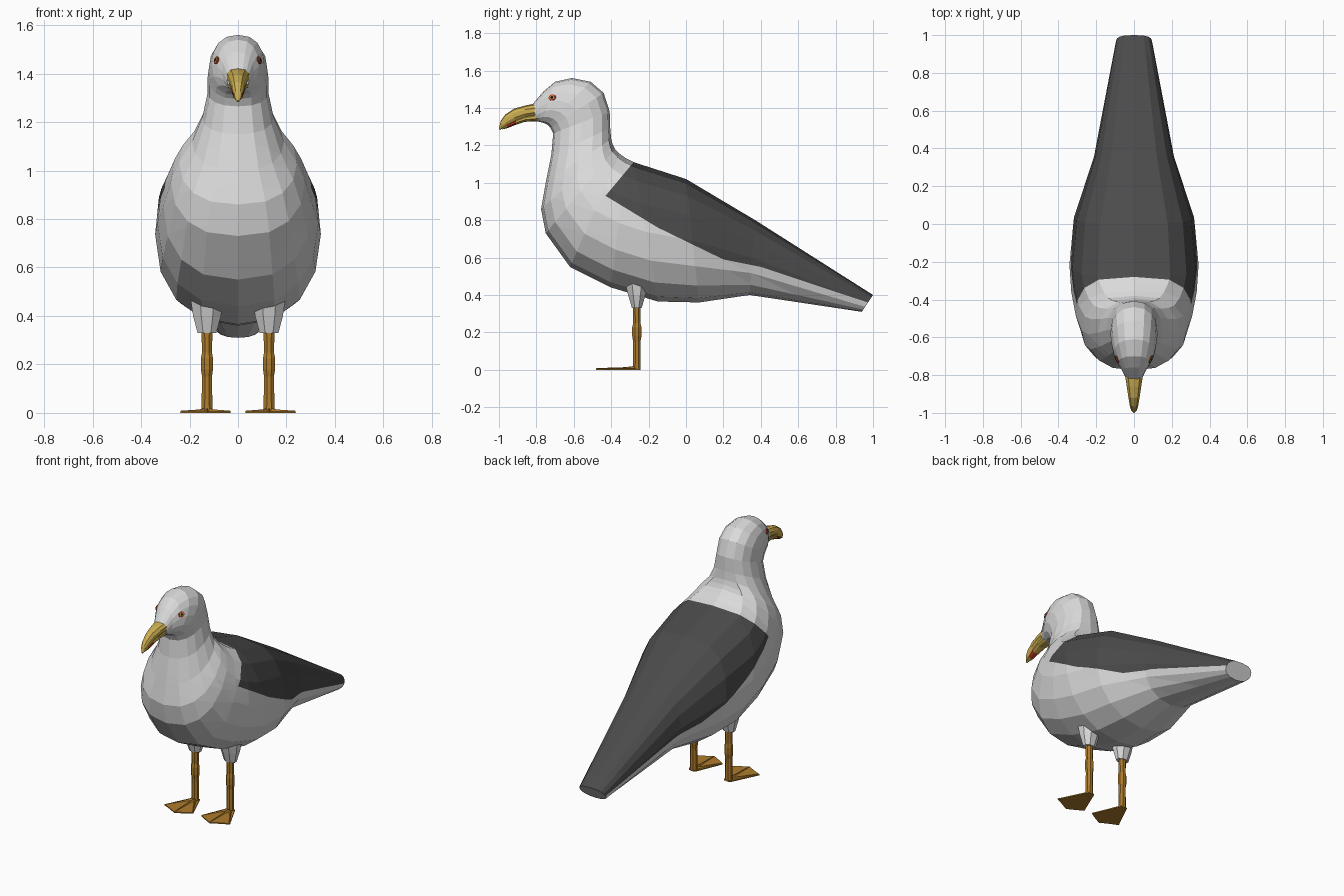
import bpy, bmesh, math
from mathutils import Vector
from mathutils.bvhtree import BVHTree

if "Cube" in bpy.data.objects:
    bpy.data.objects.remove(bpy.data.objects["Cube"])


def material(name, r, g, b):
    m = bpy.data.materials.new(name)
    m.diffuse_color = (r, g, b, 1)
    m.use_nodes = True
    m.node_tree.nodes["Principled BSDF"].inputs["Base Color"].default_value = m.diffuse_color
    return m


PLUMAGE = material("pale_plumage", .70, .70, .70)
WING = material("dark_wing", .07, .07, .07)
YELLOW = material("beak_yellow", .60, .42, .08)
ORANGE = material("leg_orange", .42, .20, .025)
RED = material("red", .50, .04, .015)
BLACK = material("pupil_black", .01, .01, .01)


def finish(bm, name, *mats):
    bmesh.ops.recalc_face_normals(bm, faces=bm.faces)
    me = bpy.data.meshes.new(name)
    bm.to_mesh(me)
    bm.free()
    for m in mats:
        me.materials.append(m)
    ob = bpy.data.objects.new(name, me)
    bpy.context.collection.objects.link(ob)
    return ob


def loft(rings):
    """Skin closed rings of points and cap both ends."""
    bm = bmesh.new()
    vs = [[bm.verts.new(p) for p in r] for r in rings]
    n = len(vs[0])
    for a, b in zip(vs, vs[1:]):
        for i in range(n):
            j = (i + 1) % n
            bm.faces.new((a[i], a[j], b[j], b[i]))
    bm.faces.new(vs[0])
    bm.faces.new(vs[-1])
    bmesh.ops.recalc_face_normals(bm, faces=bm.faces)
    return bm


def section(ty, tz, by, bz, w, pu=.85, pl=.85, n=16):
    """Rounded ring from a top point to a bottom point, half width w."""
    top, bot = Vector((0, ty, tz)), Vector((0, by, bz))
    mid, axis = (top + bot) / 2, (top - bot) / 2
    pts = []
    for i in range(n):
        a = 2 * math.pi * i / n
        c, s = math.cos(a), math.sin(a)
        p = pl if c < -1e-6 else pu
        x = 0 if abs(s) < 1e-6 else math.copysign(abs(s) ** p, s) * w
        v = 0 if abs(c) < 1e-6 else math.copysign(abs(c) ** .92, c)
        pts.append(mid + axis * v + Vector((x, 0, 0)))
    return pts


# Body, neck and head: one skin from tail to beak base
BODY = [
    (1.00, .40, .94, .31, .095, .65, .85),
    (.37, .80, .34, .40, .212, .60, .90),
    (0.0, 1.02, .07, .36, .318, .60, .88),
    (-.28, 1.11, -.15, .365, .342, .60, .85),
    (-.32, 1.13, -.40, .44, .332, .65, .82),
    (-.355, 1.155, -.62, .55, .308, .70, .80),
    (-.38, 1.18, -.75, .73, .277, .75, .80),
    (-.392, 1.205, -.775, .86, .243, .80, .80),
    (-.40, 1.235, -.75, 1.0, .190),
    (-.405, 1.29, -.72, 1.15, .147),
    (-.408, 1.38, -.71, 1.265, .125),
    (-.44, 1.48, -.725, 1.295, .125),
    (-.51, 1.54, -.74, 1.31, .120),
    (-.61, 1.56, -.755, 1.318, .108),
    (-.70, 1.54, -.77, 1.322, .086),
    (-.76, 1.49, -.785, 1.326, .065),
    (-.82, 1.42, -.80, 1.33, .046),
]
bm = loft([section(*r) for r in BODY])

# Cut the wing outline into the body, then colour the faces inside it
EDGE = [(-.43, .93), (-.15, .76), (.20, .59), (.40, .55), (1.0, .35)]
FRONT = [(-.28, 1.11), (-.43, .93)]
for line in (FRONT, EDGE):
    for (y0, z0), (y1, z1) in zip(line, line[1:]):
        faces = [f for f in bm.faces if f.calc_center_median().z < 1.17]
        geom = faces + list({e for f in faces for e in f.edges}) \
            + list({v for f in faces for v in f.verts})
        bmesh.ops.bisect_plane(bm, geom=geom, dist=1e-5, plane_co=(0, y0, z0),
                               plane_no=(0, z1 - z0, y0 - y1))


def edge_height(y):
    for (y0, z0), (y1, z1) in zip(EDGE, EDGE[1:]):
        if y <= y1:
            break
    return z0 + (z1 - z0) * (y - y0) / (y1 - y0)


bm.normal_update()
for f in bm.faces:
    c = f.calc_center_median()
    behind = (c.y + .28) * .18 - (c.z - 1.11) * .15 > 0
    tail_cap = f.normal.y > .6 and f.normal.z < -.3
    if behind and c.z > edge_height(c.y) and not tail_cap:
        f.material_index = 1
bm.normal_update()
surface = BVHTree.FromBMesh(bm)
finish(bm, "body", PLUMAGE, WING)

# Beak: hooked upper half and a lower half with a red patch near the tip
UPPER = [(-.80, 1.425, -.79, 1.355, .050), (-.86, 1.413, -.86, 1.345, .040),
         (-.92, 1.396, -.915, 1.325, .031), (-.965, 1.366, -.96, 1.303, .023),
         (-.99, 1.332, -.985, 1.288, .015), (-1.0, 1.290, -.995, 1.282, .005)]
finish(loft([section(*r, n=10) for r in UPPER]), "upper_beak", YELLOW)
LOWER = [(-.79, 1.375, -.79, 1.328, .042), (-.86, 1.360, -.86, 1.326, .033),
         (-.91, 1.340, -.91, 1.310, .026), (-.96, 1.312, -.955, 1.292, .018),
         (-.98, 1.295, -.98, 1.286, .008)]
bm = loft([section(*r, n=10) for r in LOWER])
for f in bm.faces:
    if -.96 < f.calc_center_median().y < -.90:
        f.material_index = 1
finish(bm, "lower_beak", YELLOW, RED)


def eye_plate(name, side, ry, rz, lift, mat):
    hit, nor, _, _ = surface.ray_cast(Vector((side, -.715, 1.455)),
                                      Vector((-side, 0, 0)))
    u = (Vector((0, 1, 0)) - nor * nor.y).normalized()
    v = nor.cross(u)
    rings = []
    for h, k in ((-.004, 1), (lift, 1), (lift + .001, .8)):
        rings.append([hit + nor * h + u * math.cos(a) * ry * k
                      + v * math.sin(a) * rz * k
                      for a in [math.tau * i / 10 for i in range(10)]])
    finish(loft(rings), name, mat)


def tube(x, y, rows):
    """Upright eight-sided tube; rows are height, x radius, y radius."""
    return loft([[Vector((x + rx * math.cos(a), y + ry * math.sin(a), z))
                  for a in [math.tau * (i + .5) / 8 for i in range(8)]]
                 for z, rx, ry in rows])


for label, s in (("left", -1), ("right", 1)):
    # Eyes
    eye_plate(label + "_eye_rim", s, .021, .017, .003, RED)
    eye_plate(label + "_eye_iris", s, .014, .011, .005, YELLOW)
    eye_plate(label + "_eye_pupil", s, .007, .007, .007, BLACK)

    # Feathered thigh and jointed shank
    x, y = s * .128, -.263
    finish(tube(x, y, [(.33, .042, .028), (.40, .062, .050),
                       (.48, .075, .072)]), label + "_thigh", PLUMAGE)
    finish(tube(x, y, [(0, .025, .022), (.15, .022, .021), (.18, .027, .027),
                       (.225, .027, .027), (.25, .022, .021),
                       (.34, .025, .023)]), label + "_shank", ORANGE)

    # Webbed foot with a scalloped front edge
    outline = [(-.022, -.245), (.022, -.245), (.110, -.425), (.060, -.448),
               (0, -.48), (-.060, -.448), (-.098, -.425)]
    finish(loft([[Vector((x + s * px, py, z)) for px, py in outline]
                 for z in (0, .007)]), label + "_web", ORANGE)

    # Three toes raised on the web
    for name, tx, ty in (("inner", -.095, -.425), ("middle", 0, -.478),
                         ("outer", .107, -.425)):
        a, b = Vector((x, -.26, 0)), Vector((x + s * tx, ty, 0))
        d = (b - a).normalized()
        q = Vector((-d.y, d.x, 0))
        up = Vector((0, 0, 1))
        rings = [[p + q * w + up * .002, p + up * h, p - q * w + up * .002]
                 for p, w, h in ((a, .014, .022), (a.lerp(b, .3), .010, .014),
                                 (b, .005, .009))]
        finish(loft(rings), f"{label}_{name}_toe", ORANGE)
